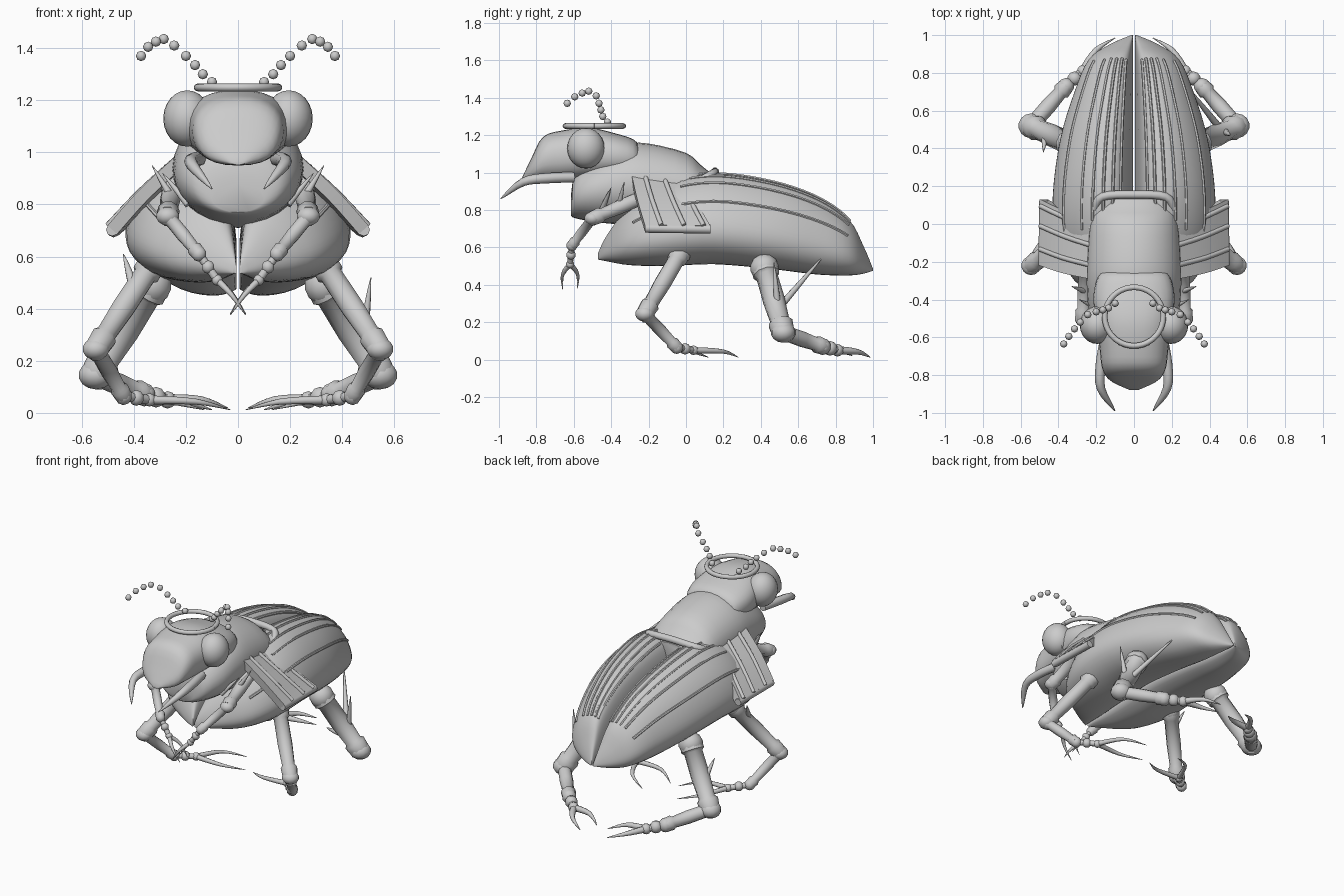
import bpy, bmesh, math
from mathutils import Vector as V

if "Cube" in bpy.data.objects:
    bpy.data.objects.remove(bpy.data.objects["Cube"])

GREY = (0.6, 0.6, 0.6, 1)
mat = bpy.data.materials.new("plain grey")
mat.use_nodes = True
mat.diffuse_color = GREY
mat.node_tree.nodes["Principled BSDF"].inputs["Base Color"].default_value = GREY


def finish(name, bm, angle=40):
    bmesh.ops.recalc_face_normals(bm, faces=bm.faces)
    me = bpy.data.meshes.new(name)
    bm.to_mesh(me)
    bm.free()
    ob = bpy.data.objects.new(name, me)
    bpy.context.collection.objects.link(ob)
    me.materials.append(mat)
    bpy.ops.object.select_all(action='DESELECT')
    ob.select_set(True)
    bpy.context.view_layer.objects.active = ob
    bpy.ops.object.shade_smooth_by_angle(angle=math.radians(angle))
    return ob


def at(pts, t, closed=False):
    """Point on a smooth curve through pts, t counted in points."""
    n = len(pts)
    i = math.floor(t) if closed else min(int(t), n - 2)
    f = t - i
    g = (lambda k: pts[k % n]) if closed else (lambda k: pts[max(0, min(n - 1, k))])
    a, b, c, d = (V(g(i + k)) for k in (-1, 0, 1, 2))
    return b + f * 0.5 * (c - a + f * (2 * a - 5 * b + 4 * c - d + f * (3 * (b - c) + d - a)))


def smooth(pts, n):
    return [at(pts, (len(pts) - 1) * k / n) for k in range(n + 1)]


def loft(name, rings, angle=40):
    bm = bmesh.new()
    rows = [[bm.verts.new(p) for p in r] for r in rings]
    n = len(rows[0])
    for a, b in zip(rows, rows[1:]):
        for i in range(n):
            bm.faces.new((a[i], a[(i + 1) % n], b[(i + 1) % n], b[i]))
    bm.faces.new(rows[0])
    bm.faces.new(rows[-1])
    return finish(name, bm, angle)


def tube(name, pts, radii, sides=10):
    pts = [V(p) for p in pts]
    rings = []
    for k, p in enumerate(pts):
        d = pts[min(k + 1, len(pts) - 1)] - pts[max(k - 1, 0)]
        q = d.to_track_quat('Z', 'Y')
        r = radii[k] if isinstance(radii, (list, tuple)) else radii
        rings.append([p + q @ V((r * math.cos(a), r * math.sin(a), 0))
                      for a in (math.tau * i / sides for i in range(sides))])
    return loft(name, rings, 50)


def ball(name, c, size, seg=20):
    bm = bmesh.new()
    bmesh.ops.create_uvsphere(bm, u_segments=seg, v_segments=seg // 2, radius=1)
    for v in bm.verts:
        v.co = V(c) + V(a * b for a, b in zip(v.co, size))
    return finish(name, bm, 60)


def taper(name, pts, r, n=8, power=1.6):
    """Curved horn thinning to a point."""
    return tube(name, smooth(pts, n), [max(r * (1 - (k / n) ** power), r * .08) for k in range(n + 1)], 8)


def body(name, stations, power=1.0, n=28, steps=24):
    """Rounded solid from stations of y, top, bottom and half width; low power is boxier."""
    def bend(t):
        return math.copysign(abs(t) ** power, t)
    rings = []
    for y, top, bot, w in smooth(stations, steps):
        c, h = (top + bot) / 2, (top - bot) / 2
        rings.append([(w * bend(math.cos(a)), y, c + h * bend(math.sin(a)))
                      for a in (math.tau * i / n for i in range(n))])
    return loft(name, rings)


# Head and thorax
body("head", [(-.88, .965, .952, .02), (-.83, 1.07, .95, .125), (-.765, 1.19, .95, .168),
              (-.66, 1.225, .95, .182), (-.52, 1.24, .96, .2), (-.38, 1.21, .97, .215),
              (-.27, 1.17, .98, .185), (-.245, 1.1, 1.0, .13)], .86)
body("thorax", [(-.615, .88, .77, .1), (-.59, 1.0, .755, .18), (-.48, 1.08, .735, .235),
                (-.33, 1.15, .72, .25), (-.2, 1.155, .71, .25), (0, 1.105, .72, .235),
                (.08, 1.04, .74, .22), (.13, 1.0, .78, .19), (.16, .98, .85, .15)])
tube("thorax_rim", smooth([(-.21, .08, .96), (-.165, .145, .995), (0, .155, 1.005),
                           (.165, .145, .995), (.21, .08, .96)], 16), .022)
ring = [(.155 * math.cos(a), -.49 + .155 * math.sin(a), 1.249)
        for a in (math.tau * k / 40 for k in range(41))]
tube("head_ring", ring, .015, 8)

# Wing case stations: y, width, top, bottom; section runs once around a half
CASE = [(-.47, .015, .57, .535), (-.42, .13, .67, .525), (-.3, .31, .82, .505),
        (-.1, .41, .95, .5), (.15, .425, .995, .51), (.45, .385, .955, .485),
        (.7, .31, .87, .455), (.87, .235, .75, .45), (.95, .125, .605, .46), (1, .01, .485, .475)]
SECTION = [(0, .15), (.12, .05), (.35, 0), (.7, .05), (.92, .18), (1, .35), (.95, .55),
           (.8, .77), (.57, .94), (.35, 1), (.17, .95), (.07, .77), (.015, .42)]


def case_point(side, station, around):
    y, w, top, bot = at(CASE, station)
    u, v, _ = at([(a, b, 0) for a, b in SECTION], around, True)
    return V((side * (.005 + max(u, 0) * w), y, bot + v * (top - bot)))


# Legs: hip, knee, ankle, foot end, two claw tips, and thigh radius
LEGS = {
    "front": ([(.25, -.2, .88), (.27, -.5, .755), (.15, -.61, .61), (.08, -.62, .51),
               (-.03, -.66, .375), (-.03, -.58, .38)], .04),
    "middle": ([(.33, -.03, .57), (.545, -.22, .245), (.44, -.05, .065), (.34, .04, .05),
                (.03, .12, .012), (.13, .28, .012)], .047),
    "hind": ([(.33, .42, .49), (.545, .52, .145), (.36, .73, .07), (.27, .81, .05),
              (.1, .985, .012), (.04, .89, .02)], .061)}
SHAFT = [(0, 1.15), (.1, 1.2), (.13, .95), (.5, .98), (.82, .85), (.86, 1.1), (1, 1.0)]


def shaft(name, a, b, r):
    tube(name, [a.lerp(b, t) for t, _ in SHAFT], [r * m for _, m in SHAFT])


def leg(name, joints, r, s):
    j = [V((s * x, y, z)) for x, y, z in joints]
    shaft(name + "_thigh", j[0], j[1], r)
    ball(name + "_hip", j[0], (r * 1.25,) * 3, 14)
    ball(name + "_knee", j[1], (r * 1.13, r * 1.1, r * .9), 14)
    shaft(name + "_shin", j[1], j[2], r * .7)
    for i in range(3):
        ball(name + "_toe_joint", j[2].lerp(j[3], i / 2), (r * (.75 - .1 * i),) * 3, 10)
    tube(name + "_foot", [j[2], j[3]], r * .4, 8)
    spread = (j[4] - j[5]) * .25
    for tip, bow in ((j[4], spread), (j[5], -spread)):
        mid = j[3].lerp(tip, .5) + bow + V((0, 0, .012))
        taper(name + "_claw", [j[3], mid, tip], r * .36)


ANTENNA = [(.10, -.42, 1.27), (.135, -.445, 1.3), (.165, -.455, 1.335), (.2, -.465, 1.37),
           (.245, -.48, 1.41), (.285, -.52, 1.435), (.315, -.555, 1.425), (.345, -.595, 1.405),
           (.372, -.635, 1.37)]

for s, tag in ((1, "left"), (-1, "right")):
    def m(*pts):
        return [V((s * x, y, z)) for x, y, z in pts]

    # Wing case with raised ribs
    loft("wing_case_" + tag, [[case_point(s, 9 * k / 36, 13 * i / 39) for i in range(39)]
                              for k in range(37)], 50)
    for around, start, end in ((10.1, 4.1, 7.0), (9.5, 3.6, 7.05), (8.9, 3.5, 7.05),
                               (8.3, 3.5, 7.05), (7.7, 3.3, 7.0), (6.65, 2.1, 6.95)):
        tube("case_rib_" + tag, [case_point(s, start + (end - start) * k / 18, around)
                                 for k in range(19)], .0085, 6)

    # Side flap, ribbed and thick edged, its back part sunk into the wing case
    top_row = m((.24, -.29, .985), (.2, .0, .96))
    mid_row = m((.38, -.26, .855), (.35, .06, .84))
    low_row = m((.5, -.22, .72), (.495, .13, .715))
    thick = V((s * -.035, 0, -.035))
    rows = smooth([top_row[0], mid_row[0], low_row[0]], 8), smooth([top_row[1], mid_row[1], low_row[1]], 8)
    loft("side_flap_" + tag, [[a, b, b + thick, a + thick] for a, b in zip(*rows)], 30)
    for f in (.25, .6, .9):
        tube("flap_rib_" + tag, [a.lerp(b, f) for a, b in zip(*rows)], .013, 8)
    tube("flap_edge_" + tag, [low_row[0] + thick / 2, low_row[1] + thick / 2], .024, 8)

    # Eyes, jaws and beaded antennae
    ball("eye_" + tag, m((.195, -.535, 1.13))[0], (.092, .1, .108), 24)
    taper("jaw_" + tag, m((.15, -.6, .975), (.175, -.74, .97), (.175, -.87, .95), (.1, -.99, .86)),
          .028, 12, 4)
    for p in m(*ANTENNA):
        ball("antenna_bead_" + tag, p, (.02,) * 3, 8)

    for name, (joints, r) in LEGS.items():
        leg(name + "_leg_" + tag, joints, r, s)
    for a, b in (((.25, -.36, .82), (.33, -.33, .95)), ((.19, -.45, .8), (.29, -.4, .92))):
        taper("front_spike_" + tag, m(a, b), .016)

# Odd spikes on the lower legs
for a, b in (((.48, .49, .28), (.51, .47, .52)), ((.46, .5, .28), (.27, .74, .56)),
             ((-.4, -.1, .48), (-.44, -.02, .61)), ((-.47, .48, .3), (-.48, .38, .42))):
    taper("leg_spike", [a, b], .02)
